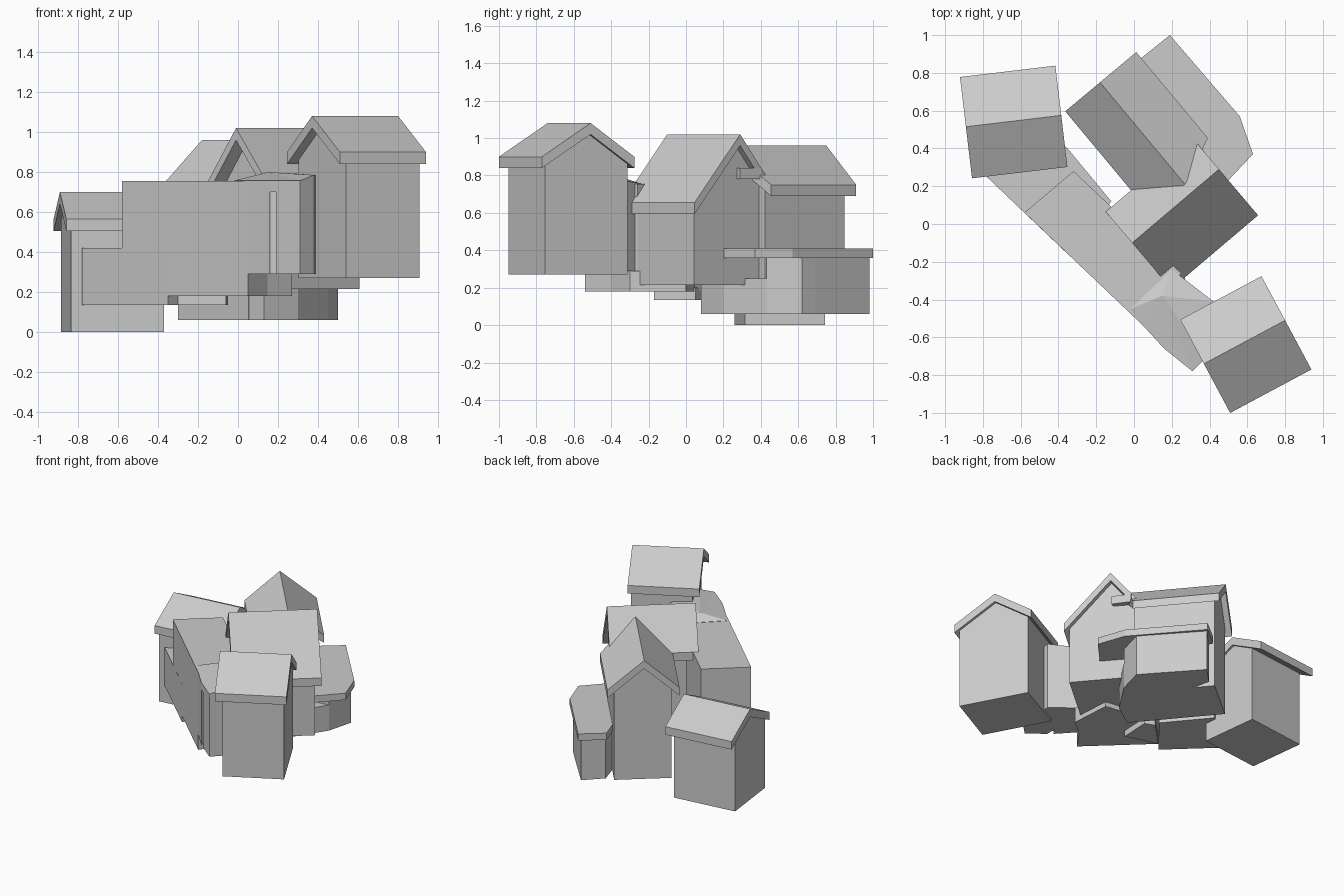
import bpy, bmesh
from mathutils import Vector

if "Cube" in bpy.data.objects:
    bpy.data.objects.remove(bpy.data.objects["Cube"], do_unlink=True)

GREY = (0.6, 0.6, 0.6, 1.0)
mat = bpy.data.materials.new("plain grey")
mat.use_nodes = True
mat.diffuse_color = GREY
mat.node_tree.nodes["Principled BSDF"].inputs["Base Color"].default_value = GREY


def finish(name, bm):
    bmesh.ops.recalc_face_normals(bm, faces=bm.faces)
    mesh = bpy.data.meshes.new(name)
    bm.to_mesh(mesh)
    bm.free()
    mesh.materials.append(mat)
    obj = bpy.data.objects.new(name, mesh)
    bpy.context.collection.objects.link(obj)
    return obj


def loft(name, ring_a, ring_b, peak=None):
    """Join two matching rings into a closed solid, with an optional raised centre on the second."""
    bm = bmesh.new()
    a = [bm.verts.new(p) for p in ring_a]
    b = [bm.verts.new(p) for p in ring_b]
    n = len(a)
    bm.faces.new(a)
    tip = bm.verts.new(peak) if peak else None
    if not tip:
        bm.faces.new(b)
    for i in range(n):
        j = (i + 1) % n
        bm.faces.new((a[i], a[j], b[j], b[i]))
        if tip:
            bm.faces.new((b[i], b[j], tip))
    return finish(name, bm)


def block(name, plan, z0, z1):
    """Upright block with the given plan outline."""
    return loft(name, [(x, y, z0) for x, y in plan], [(x, y, z1) for x, y in plan])


def house(name, a, b, ridge, left, right, base, inset, trim=0.0, thick=0.06):
    """Gabled house along ridge a-b; left and right are (width, eave height)."""
    a, b = Vector(a), Vector(b)
    u = (b - a).normalized()
    v = Vector((-u.y, u.x))
    (wl, el), (wr, er) = left, right
    start, end, in_l, in_r = inset

    def at(p, off, z):
        q = p + v * off
        return (q.x, q.y, z)

    # Roof shell
    shell = [(-wr, er), (0, ridge), (wl, el), (wl, el - thick), (0, ridge - thick), (-wr, er - thick)]
    loft(name + "_roof",
         [at(a, o, z) for o, z in shell],
         [at(b - u * (trim if o > 0 else 0), o, z) for o, z in shell])

    # Walls following the underside of the roof
    low = thick * 0.8
    l, r = wl - in_l, wr - in_r
    zl = ridge - (ridge - el) * l / wl - low
    zr = ridge - (ridge - er) * r / wr - low
    wall = [(-r, base), (-r, zr), (0, ridge - low), (l, zl), (l, base)]
    loft(name + "_walls",
         [at(a + u * start, o, z) for o, z in wall],
         [at(b - u * end, o, z) for o, z in wall])


# Gabled houses
house("east_house", (0.37, -0.74), (0.80, -0.51), 1.08, (0.265, 0.90), (0.295, 0.90),
      0.27, (0.05, 0.02, 0.03, 0.03))
house("west_house", (-0.89, 0.515), (-0.385, 0.575), 0.70, (0.265, 0.565), (0.275, 0.565),
      0.0, (0.025, 0.015, 0.095, 0.015))
house("middle_house", (-0.01, -0.10), (0.45, 0.29), 1.02, (0.216, 0.755), (0.32, 0.655),
      0.215, (0.08, 0.04, 0.03, 0.03))
house("north_house", (-0.18, 0.75), (0.27, 0.21), 0.96, (0.25, 0.75), (0.24, 0.75),
      0.06, (0.04, 0.11, 0.05, 0.05), trim=0.11)

# Flat-roofed annex behind the north house
block("annex_roof", [(0.04, 0.88), (0.19, 1.0), (0.56, 0.57), (0.63, 0.37), (0.47, 0.20), (0.2, 0.4)],
      0.36, 0.41)
block("annex_walls", [(0.06, 0.86), (0.18, 0.98), (0.44, 0.69), (0.50, 0.62), (0.45, 0.43), (0.2, 0.4)],
      0.06, 0.37)
block("annex_base", [(0.0, 0.24), (0.13, 0.08), (0.30, 0.20), (0.45, 0.43), (0.2, 0.5)], 0.06, 0.25)

# Long wing along the south-west side
block("wing_low_part", [(-0.78, 0.25), (-0.35, -0.16), (-0.12, 0.12), (-0.36, 0.41)], 0.135, 0.42)
block("wing_hall", [(-0.58, 0.06), (0.05, -0.54), (0.25, -0.26), (-0.32, 0.28)], 0.18, 0.755)
block("wing_base", [(-0.30, -0.10), (-0.06, -0.17), (-0.05, 0.05), (-0.12, 0.08)], 0.135, 0.2)
block("wing_foundation", [(0.02, -0.51), (0.27, -0.30), (0.25, 0.0), (-0.1, 0.05)], 0.18, 0.29)

# Wing end block with a shallow raised roof
end_plan = [(-0.02, -0.45, 0.757), (0.05, -0.54, 0.757), (0.16, -0.66, 0.757), (0.31, -0.78, 0.757),
            (0.38, -0.71, 0.785), (0.42, -0.41, 0.785), (0.2, -0.24, 0.757)]
wing_end = loft("wing_end", [(x, y, 0.29) for x, y, z in end_plan], end_plan, peak=(0.15, -0.38, 0.80))

# Narrow upright niches in the wing end
for i, (x, y) in enumerate([(0.02, -0.51), (0.175, -0.68)]):
    w, d = 0.016, 0.05
    cutter = block("niche_cutter_%d" % i, [(x - w, y - d), (x + w, y - d), (x + w, y + d), (x - w, y + d)],
                   0.2, 0.70)
    cutter.hide_render = True
    cutter.hide_viewport = True
    cut = wing_end.modifiers.new("niche", "BOOLEAN")
    cut.operation = "DIFFERENCE"
    cut.solver = "EXACT"
    cut.object = cutter

# Small beam under the middle gable
block("gable_beam", [(0.32, 0.36), (0.38, 0.25), (0.44, 0.29), (0.36, 0.40)], 0.78, 0.84)
